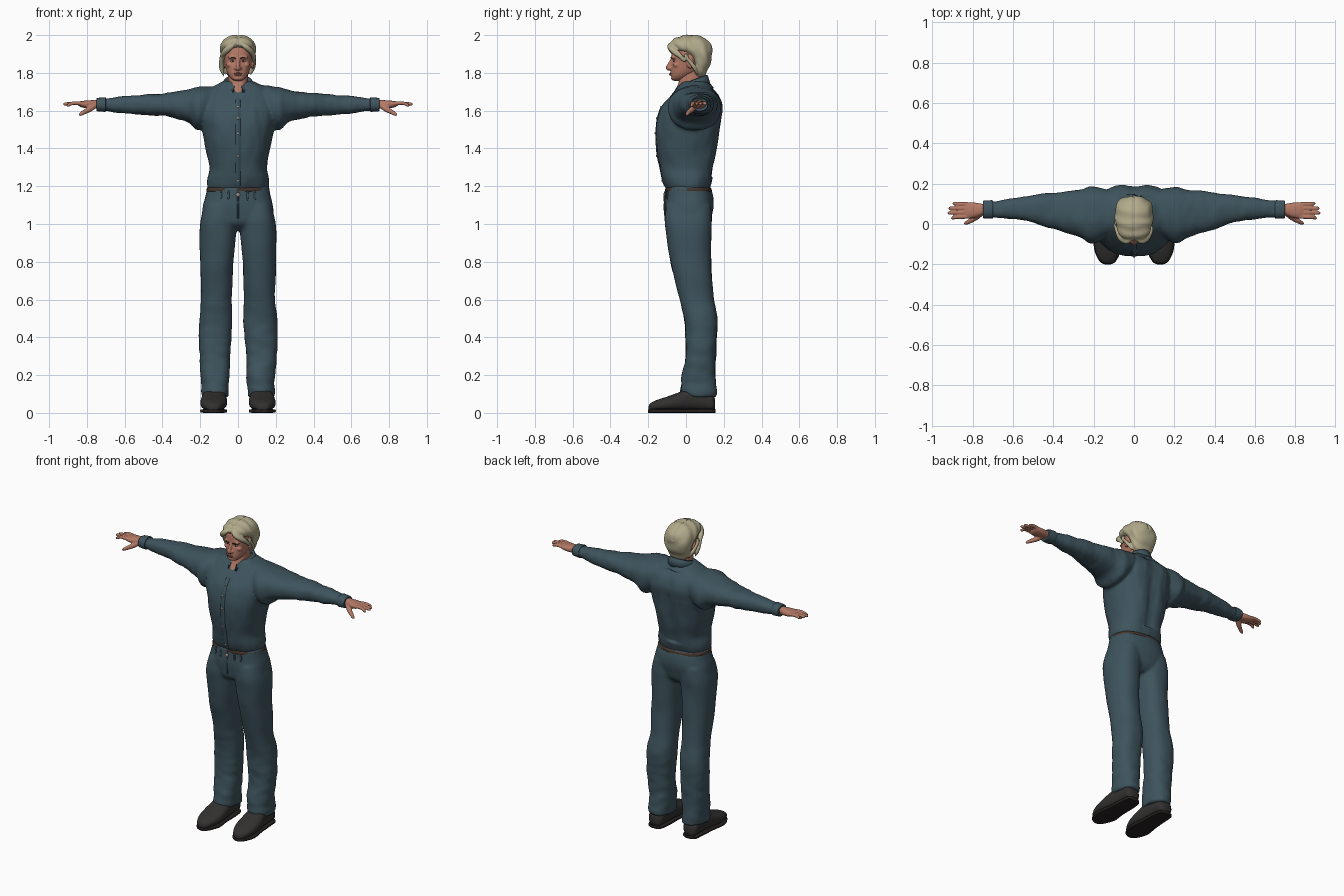
import bpy, bmesh, math
from mathutils import Vector, noise

def material(name, r, g, b):
    m = bpy.data.materials.new(name)
    m.diffuse_color = (r, g, b, 1)
    return m

DENIM = material("slate blue cloth", 0.048, 0.088, 0.110)
SKIN = material("skin", 0.45, 0.19, 0.13)
HAIR = material("blond hair", 0.44, 0.40, 0.26)
SHOE = material("charcoal leather", 0.032, 0.030, 0.029)
SOLE = material("dark sole", 0.018, 0.015, 0.014)
BRASS = material("button tan", 0.38, 0.33, 0.24)
WHITE = material("eye white", 0.60, 0.55, 0.50)
DARK = material("dark brown", 0.06, 0.035, 0.025)
LIPS = material("lip red", 0.30, 0.10, 0.08)

def spline(rows, sub):
    """Catmull-Rom interpolation of equally long rows."""
    out = []
    for i in range(len(rows) - 1):
        p = [rows[max(0, min(len(rows) - 1, i + k))] for k in (-1, 0, 1, 2)]
        for s in range(sub):
            t = s / sub
            out.append([0.5 * (2*b + (c-a)*t + (2*a-5*b+4*c-d)*t*t + (3*b-a-3*c+d)*t**3)
                        for a, b, c, d in zip(*p)])
    return out + [list(rows[-1])]

def skin_rings(bm, rings):
    rv = [[bm.verts.new(c) for c in r] for r in rings]
    n = len(rv[0])
    for a, b in zip(rv, rv[1:]):
        for i in range(n):
            bm.faces.new((a[i], a[(i+1) % n], b[(i+1) % n], b[i]))
    bm.faces.new(rv[0][::-1])
    bm.faces.new(rv[-1])

def loft(bm, axis, rows, p=2.3, mirror=False, sub=5, n=32):
    """Rows: position on axis, then min and max of the two other axes."""
    for side in ((1, -1) if mirror else (1,)):
        rings = []
        for t, a0, a1, b0, b1 in spline(rows, sub):
            ring = []
            for i in range(n):
                c, s = math.cos(2*math.pi*i/n), math.sin(2*math.pi*i/n)
                a = (a0+a1)/2 + (a1-a0)/2 * math.copysign(abs(c)**(2/p), c)
                b = (b0+b1)/2 + (b1-b0)/2 * math.copysign(abs(s)**(2/p), s)
                x, y, z = {'x': (t, a, b), 'y': (a, t, b), 'z': (a, b, t)}[axis]
                ring.append((x*side, y, z))
            rings.append(ring)
        skin_rings(bm, rings)

def sym(rows):
    return [(z, -w, w, y0, y1) for z, w, y0, y1 in rows]

def tube(bm, rows, mirror=False, n=12, sub=4):
    """Rows: x, y, z, radius."""
    for side in ((1, -1) if mirror else (1,)):
        pts = spline(rows, sub)
        rings = []
        for i, q in enumerate(pts):
            d = Vector(pts[min(i+1, len(pts)-1)][:3]) - Vector(pts[max(i-1, 0)][:3])
            rot = d.to_track_quat('Z', 'Y')
            ring = [Vector(q[:3]) + rot @ Vector((q[3]*math.cos(2*math.pi*k/n), q[3]*math.sin(2*math.pi*k/n), 0))
                    for k in range(n)]
            rings.append([(c.x*side, c.y, c.z) for c in ring])
        skin_rings(bm, rings)

def blob(bm, pos, size, mirror=False):
    for side in ((1, -1) if mirror else (1,)):
        for v in bmesh.ops.create_uvsphere(bm, u_segments=16, v_segments=10, radius=1)['verts']:
            v.co = Vector((pos[0]*side + v.co.x*size[0], pos[1] + v.co.y*size[1], pos[2] + v.co.z*size[2]))

def finish(name, bm, mat, voxel=0, smooth=4, shape=None):
    bmesh.ops.recalc_face_normals(bm, faces=bm.faces[:])
    me = bpy.data.meshes.new(name)
    bm.to_mesh(me)
    bm.free()
    ob = bpy.data.objects.new(name, me)
    bpy.context.collection.objects.link(ob)
    if voxel:
        r = ob.modifiers.new("fuse", 'REMESH')
        r.mode, r.voxel_size = 'VOXEL', voxel
        s = ob.modifiers.new("soften", 'SMOOTH')
        s.factor, s.iterations = 0.5, smooth
        bpy.context.view_layer.update()
        me = bpy.data.meshes.new_from_object(ob.evaluated_get(bpy.context.evaluated_depsgraph_get()))
        ob.modifiers.clear()
        ob.data = me
    if shape:
        new = [shape(v.co.copy(), v.normal.copy()) for v in me.vertices]
        for v, c in zip(me.vertices, new):
            v.co = c
    me.materials.clear()
    me.materials.append(mat)
    me.shade_smooth()
    bpy.context.view_layer.update()
    return ob

def front(ob, x, z):
    """Front surface y of an object."""
    hit, loc, _, _ = ob.ray_cast(Vector((x, -1, z)), Vector((0, 1, 0)))
    return loc.y if hit else 0

# Shirt: torso and sleeves fused, with folds and a hollow spine
def shirt_folds(c, n):
    k = noise.noise(Vector((c.x*14, c.y*9, c.z*9))) + 0.5*noise.noise(Vector((c.x*30, c.y*16, c.z*12)))
    c = c + n*0.005*k
    if c.y > 0.08 and 1.25 < c.z < 1.72:
        c.y -= 0.016*math.exp(-(c.x/0.045)**2)
    return c

bm = bmesh.new()
loft(bm, 'z', sym([(1.18, .155, -.10, .12), (1.20, .163, -.113, .13), (1.24, .163, -.126, .142),
    (1.30, .152, -.137, .153), (1.40, .17, -.157, .172), (1.50, .19, -.16, .185), (1.56, .205, -.152, .195),
    (1.62, .208, -.128, .20), (1.68, .20, -.082, .18), (1.715, .17, -.052, .15), (1.737, .12, -.037, .132),
    (1.755, .08, -.027, .115)]))
loft(bm, 'x', [(.08, -.02, .15, 1.60, 1.735), (.20, -.095, .186, 1.50, 1.728), (.26, -.072, .17, 1.535, 1.712),
    (.32, -.05, .164, 1.555, 1.702), (.40, -.025, .156, 1.57, 1.692), (.50, .006, .144, 1.577, 1.686),
    (.60, .024, .128, 1.585, 1.677), (.70, .03, .115, 1.598, 1.667), (.745, .032, .113, 1.602, 1.662)], mirror=True)
shirt = finish("shirt", bm, DENIM, 0.009, 4, shirt_folds)

# Cuffs
bm = bmesh.new()
loft(bm, 'x', [(.70, .03, .116, 1.597, 1.668), (.705, .027, .118, 1.594, 1.671), (.745, .028, .116, 1.597, 1.667),
    (.748, .032, .112, 1.60, 1.663)], 2.3, True, 3)
finish("cuffs", bm, DENIM)

# Front placket: thin ribbon following the chest
bm = bmesh.new()
prev = None
for i in range(25):
    z = 1.20 + i*0.019
    y = front(shirt, 0, z) - 0.003
    row = [bm.verts.new((x, y + d, z)) for x, d in ((-.014, .006), (-.013, 0), (.013, 0), (.014, .006))]
    if prev:
        for a in range(3):
            bm.faces.new((prev[a], prev[a+1], row[a+1], row[a]))
    prev = row
finish("placket", bm, DENIM)

# Collar: folded band around the neck, open in front
bm = bmesh.new()
prev = None
for i in range(41):
    a = math.radians(14 + 332*i/40)
    f = (1 + math.cos(a))/2            # 1 at the front, 0 at the back
    s, c = math.sin(a), -math.cos(a)
    prof = [(.058, .062, 1.745 - .03*f), (.066, .072, 1.79 - .055*f), (.074, .08, 1.787 - .055*f),
            (.098, .095 + .012*f, 1.735 - .04*f**2)]
    row = [bm.verts.new((rx*s, .036 + ry*c, z)) for rx, ry, z in prof]
    if prev:
        for k in range(3):
            bm.faces.new((prev[k], prev[k+1], row[k+1], row[k]))
    prev = row
bmesh.ops.solidify(bm, geom=bm.faces[:], thickness=0.004)
finish("collar", bm, DENIM)

# Trousers: hips and legs fused, with folds towards the hems
def trouser_folds(c, n):
    low = max(0, 1 - c.z/0.7)
    k = noise.noise(Vector((c.x*9, c.y*9, c.z*7)))
    w = noise.noise(Vector((c.x*14, c.y*12, c.z*22)))
    return c + n*(0.005*k + 0.007*low*w)

bm = bmesh.new()
loft(bm, 'z', sym([(.965, .09, -.05, .09), (1.0, .17, -.10, .125), (1.05, .19, -.113, .141), (1.10, .187, -.117, .149),
    (1.15, .174, -.112, .143), (1.19, .165, -.107, .13), (1.205, .158, -.10, .122)]))
loft(bm, 'z', [(1.10, .006, .18, -.105, .135), (1.02, .004, .198, -.113, .138), (.95, .009, .203, -.106, .133),
    (.80, .024, .2, -.083, .133), (.70, .029, .199, -.057, .138), (.60, .033, .195, -.032, .148),
    (.50, .029, .207, -.011, .168), (.40, .035, .207, -.002, .164), (.30, .041, .202, -.002, .158),
    (.20, .043, .197, -.02, .153), (.12, .049, .193, -.028, .161), (.085, .052, .19, -.025, .16)], mirror=True)
trousers = finish("trousers", bm, DENIM, 0.009, 4, trouser_folds)

# Belt loops and fly seam
bm = bmesh.new()
for x in (-.09, -.05, .05, .09):
    blob(bm, (x, front(trousers, x, 1.15), 1.15), (.006, .005, .028))
tube(bm, [(0, front(trousers, 0, z) - .001, z, .004) for z in (1.17, 1.12, 1.07, 1.03)])
finish("belt_loops_and_fly", bm, DENIM)

# Belt glimpsed under the shirt hem
bm = bmesh.new()
loft(bm, 'z', sym([(1.172, .166, -.107, .133), (1.176, .168, -.111, .137), (1.19, .165, -.109, .133), (1.193, .16, -.104, .128)]), sub=2)
finish("belt", bm, DARK)

# Buttons
bm = bmesh.new()
for z in (1.23, 1.36, 1.48, 1.56, 1.62):
    blob(bm, (0, front(shirt, 0, z) - .004, z), (.006, .003, .006))
blob(bm, (0, front(trousers, 0, 1.155) - .003, 1.155), (.011, .005, .011))
finish("buttons", bm, BRASS)

# Shoes and soles
bm = bmesh.new()
loft(bm, 'y', [(-.198, .118, .142, .015, .035), (-.188, .097, .165, .012, .052), (-.15, .074, .187, .012, .07),
    (-.10, .06, .198, .012, .086), (-.04, .058, .197, .012, .108), (.03, .064, .186, .012, .135),
    (.10, .07, .178, .012, .13), (.14, .08, .172, .012, .10), (.154, .10, .152, .015, .07)], 2.5, True)
finish("shoes", bm, SHOE)
bm = bmesh.new()
loft(bm, 'y', [(-.2, .115, .145, 0, .018), (-.188, .093, .168, 0, .02), (-.15, .071, .19, 0, .02), (-.10, .057, .20, 0, .02),
    (-.02, .066, .188, 0, .02), (.08, .068, .18, 0, .02), (.14, .078, .174, 0, .02), (.157, .1, .152, 0, .02)], 5, True)
finish("soles", bm, SOLE)

# Hands: palm, four fingers and a thumb, fused
bm = bmesh.new()
loft(bm, 'x', [(.70, .045, .10, 1.612, 1.655), (.75, .044, .10, 1.612, 1.657), (.78, .034, .105, 1.611, 1.655),
    (.81, .028, .108, 1.614, 1.653), (.835, .03, .106, 1.62, 1.65), (.845, .036, .10, 1.628, 1.644)], 2.4, True)
for y0, y1, x1, z1 in ((.038, .030, .908, 1.626), (.058, .055, .925, 1.633), (.078, .078, .92, 1.634), (.097, .102, .90, 1.632)):
    tube(bm, [(.80, y0, 1.634, .010), (.85, (y0*2+y1)/3, 1.640, .0105), (.88, (y0+y1)/2, 1.638, .0095),
        (x1-.008, y1, z1+.002, .0085), (x1, y1, z1, .004)], True)
tube(bm, [(.755, .055, 1.628, .014), (.785, .033, 1.608, .015), (.815, .014, 1.592, .012), (.835, .004, 1.58, .009), (.842, 0, 1.576, .004)], True)
finish("hands", bm, SKIN, 0.0045, 2)

# Neck
bm = bmesh.new()
loft(bm, 'z', sym([(1.66, .04, -.085, .08), (1.70, .045, -.064, .085), (1.74, .052, -.042, .088), (1.78, .052, -.035, .09), (1.83, .05, -.03, .09)]))
finish("neck", bm, SKIN)

# Head with nose, brow, cheeks and ears fused
def sockets(c, n):
    if c.y < 0:
        c.y += .009*math.exp(-((abs(c.x)-.029)/.016)**2 - ((c.z-1.863)/.011)**2)
        c.y += .004*math.exp(-(c.x/.03)**2 - ((c.z-1.779)/.006)**2)
    return c

bm = bmesh.new()
loft(bm, 'z', sym([(1.758, .018, -.066, -.035), (1.768, .034, -.079, -.005), (1.785, .049, -.081, .03), (1.81, .061, -.08, .07),
    (1.84, .068, -.077, .095), (1.87, .073, -.076, .105), (1.90, .075, -.076, .108), (1.94, .068, -.066, .10), (1.97, .045, -.03, .07)]))
tube(bm, [(0, -.07, 1.88, .008), (0, -.079, 1.862, .009), (0, -.09, 1.84, .011), (0, -.096, 1.826, .012), (0, -.085, 1.815, .008)])
blob(bm, (.012, -.083, 1.824), (.009, .011, .008), True)
blob(bm, (.028, -.068, 1.882), (.026, .012, .008), True)
blob(bm, (.044, -.048, 1.842), (.018, .02, .014), True)
blob(bm, (.077, .022, 1.852), (.010, .018, .031), True)
blob(bm, (0, -.074, 1.793), (.02, .012, .01))
head = finish("head", bm, SKIN, 0.005, 3, sockets)

# Face details
bm = bmesh.new()
blob(bm, (.029, front(head, .029, 1.862) + .001, 1.862), (.0125, .004, .0045), True)
finish("eyes", bm, WHITE)
bm = bmesh.new()
blob(bm, (.028, front(head, .028, 1.862) - .002, 1.862), (.0048, .003, .0045), True)
tube(bm, [(x, front(head, x, z) - .0005, z, r) for x, z, r in ((.012, 1.876, .002), (.03, 1.882, .0035), (.05, 1.878, .0015))], True)
finish("irises_and_brows", bm, DARK)
bm = bmesh.new()
for z, w in ((1.797, .022), (1.790, .018)):
    blob(bm, (0, front(head, 0, z) + .002, z), (w, .006, .0042))
finish("lips", bm, LIPS)

# Hair: cap, parted front locks and nape, fused and grooved
def strands(c, n):
    g = math.sin(c.y*95 + c.z*45 + 2*noise.noise(c*12))
    c = c + n*.0022*g
    if c.z > 1.92:
        c -= n*.006*math.exp(-(c.x/.006)**2)
    return c

bm = bmesh.new()
loft(bm, 'z', sym([(1.778, .045, .05, .092), (1.80, .064, .036, .108), (1.84, .08, .034, .126), (1.88, .09, .022, .136),
    (1.905, .094, -.012, .14), (1.925, .095, -.06, .14), (1.95, .09, -.087, .134), (1.975, .074, -.072, .115),
    (1.993, .046, -.035, .082), (2.002, .012, .01, .04)]))
tube(bm, [(.006, -.07, 1.962, .009), (.035, -.083, 1.943, .016), (.065, -.066, 1.918, .018), (.082, -.035, 1.89, .014), (.084, -.005, 1.86, .005)], True)
tube(bm, [(-.078, -.04, 1.90, .014), (-.088, -.015, 1.86, .013), (-.086, .005, 1.82, .012), (-.074, .01, 1.78, .004)])
tube(bm, [(.082, .0, 1.90, .012), (.088, .01, 1.875, .010), (.082, .045, 1.83, .012), (.066, .06, 1.79, .005)], True)
finish("hair", bm, HAIR, 0.005, 3, strands)
